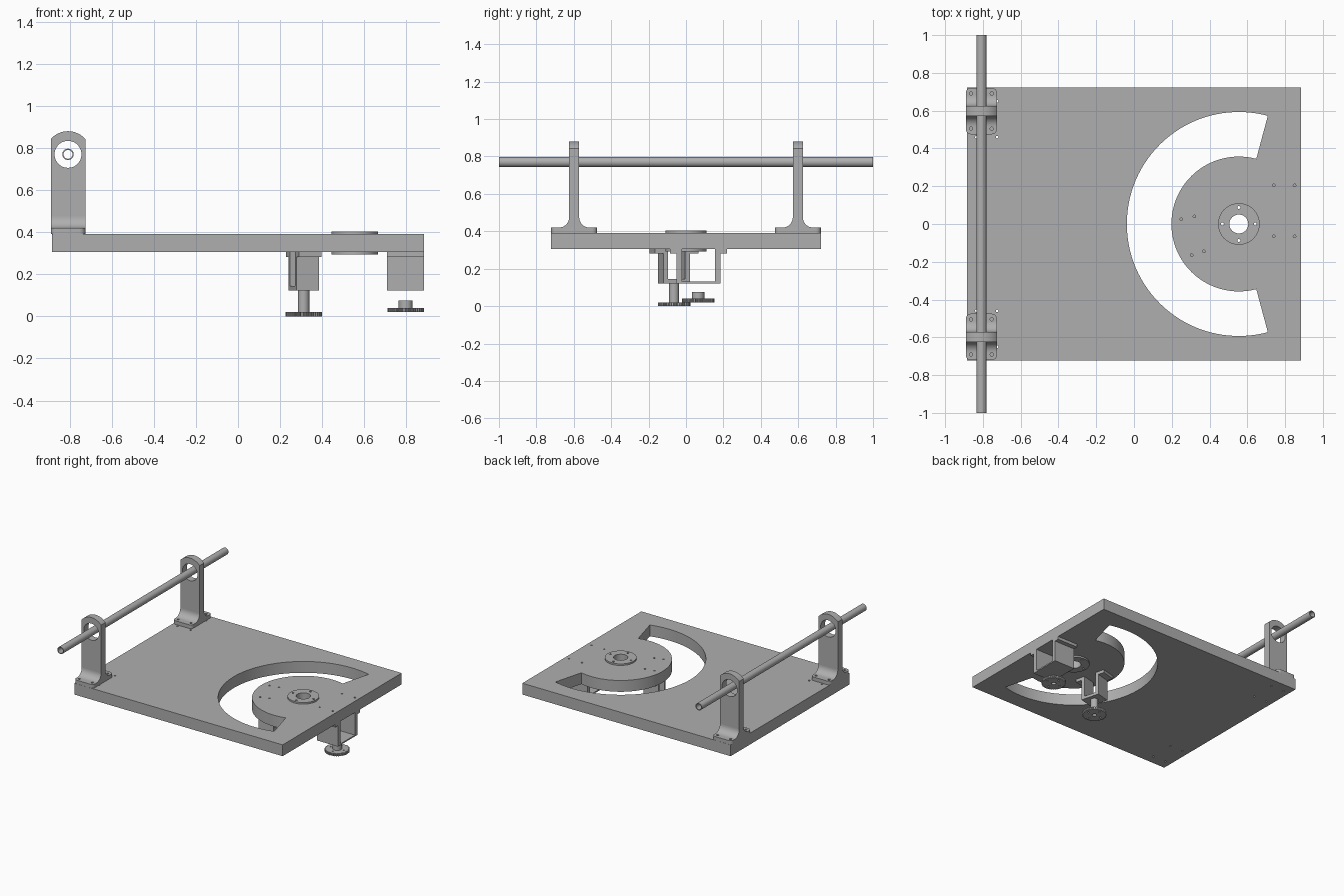
import bpy, bmesh
from math import pi, sin, cos, radians, asin
from mathutils import Matrix, Vector

cube = bpy.data.objects.get("Cube")
if cube:
    bpy.data.objects.remove(cube)

grey = bpy.data.materials.new("machined_grey")
grey.use_nodes = True
GREY = (0.43, 0.43, 0.43, 1)
grey.diffuse_color = GREY
grey.node_tree.nodes["Principled BSDF"].inputs["Base Color"].default_value = GREY


def arc(cx, cy, r, a0, a1, n):
    return [(cx + r * cos(a0 + (a1 - a0) * i / n), cy + r * sin(a0 + (a1 - a0) * i / n))
            for i in range(n + 1)]


def circle(cx, cy, r, n=48):
    return arc(cx, cy, r, 0, 2 * pi, n)[:-1]


def rect(x0, x1, y0, y1):
    return [(x0, y0), (x1, y0), (x1, y1), (x0, y1)]


def rounded_rect(x0, x1, y0, y1, r):
    corners = [(x1 - r, y1 - r), (x0 + r, y1 - r), (x0 + r, y0 + r), (x1 - r, y0 + r)]
    return [p for i, (x, y) in enumerate(corners)
            for p in arc(x, y, r, i * pi / 2, (i + 1) * pi / 2, 8)]


def prism(name, loops, lo, hi, matrix=Matrix()):
    """Extrude an outline (first loop) with holes (other loops) from lo to hi."""
    curve = bpy.data.curves.new(name, 'CURVE')
    curve.dimensions = '2D'
    curve.fill_mode = 'BOTH'
    curve.extrude = (hi - lo) / 2
    for loop in loops:
        spline = curve.splines.new('POLY')
        spline.points.add(len(loop) - 1)
        for point, (x, y) in zip(spline.points, loop):
            point.co = (x, y, 0, 1)
        spline.use_cyclic_u = True
    temp = bpy.data.objects.new(name, curve)
    bpy.context.collection.objects.link(temp)
    graph = bpy.context.evaluated_depsgraph_get()
    mesh = bpy.data.meshes.new_from_object(temp.evaluated_get(graph))
    bpy.data.objects.remove(temp)
    bm = bmesh.new()
    bm.from_mesh(mesh)
    bmesh.ops.remove_doubles(bm, verts=bm.verts, dist=1e-5)
    bmesh.ops.recalc_face_normals(bm, faces=bm.faces)
    bmesh.ops.transform(bm, verts=bm.verts,
                        matrix=matrix @ Matrix.Translation((0, 0, (lo + hi) / 2)))
    bm.to_mesh(mesh)
    bm.free()
    mesh.materials.clear()
    mesh.materials.append(grey)
    mesh.name = name
    obj = bpy.data.objects.new(name, mesh)
    bpy.context.collection.objects.link(obj)
    return obj


def finish(name, parts):
    bpy.ops.object.select_all(action='DESELECT')
    for part in parts:
        part.select_set(True)
    bpy.context.view_layer.objects.active = parts[0]
    if len(parts) > 1:
        bpy.ops.object.join()
    bpy.ops.object.shade_smooth_by_angle(angle=radians(30))
    parts[0].name = name


def frame(x_axis, y_axis, origin=(0, 0, 0)):
    x, y = Vector(x_axis), Vector(y_axis)
    m = Matrix((x, y, x.cross(y))).transposed().to_4x4()
    m.translation = origin
    return m


XZ = frame((1, 0, 0), (0, 0, 1))   # extrudes along -y
YZ = frame((0, 1, 0), (0, 0, 1))   # extrudes along +x

HUB_X = 0.555
BAR_X, BAR_Z = -0.808, 0.77
X0, X1 = -0.89, -0.726
BASE_Z, TOP_Z = 0.305, 0.392

# Base plate with a C-shaped slot and screw holes
slot = (arc(HUB_X, 0, 0.593, radians(75), radians(285), 64)
        + arc(HUB_X, 0, 0.357, radians(285), radians(75), 64))
hub_holes = [circle(HUB_X + 0.087 * cos(a * pi / 2), 0.087 * sin(a * pi / 2), 0.008, 12)
             for a in range(4)]
screws = [(x, y) for x in (0.74, 0.85) for y in (0.205, -0.065)]
screws += [(0.25, 0.025), (0.32, 0.04), (0.305, -0.165), (0.37, -0.145)]
screws += [(x, s * y) for x in (-0.835, -0.725) for y in (0.46, 0.65) for s in (-1, 1)]
plate = prism("base_plate", [rect(-0.885, 0.885, -0.722, 0.722), slot,
                             circle(HUB_X, 0, 0.05)] + hub_holes
              + [circle(x, y, 0.007, 12) for x, y in screws], BASE_Z, TOP_Z)
finish("base_plate", [plate])

# Hub flanges above and below the plate
for name, lo, hi in (("upper_flange", TOP_Z, 0.404), ("lower_flange", 0.293, BASE_Z)):
    finish(name, [prism(name, [circle(HUB_X, 0, 0.11, 64), circle(HUB_X, 0, 0.05)]
                        + hub_holes, lo, hi)])

# Two bar supports: drilled foot, rounded upright and fillets
half, cy, foot_top, fr = 0.027, 0.598, 0.42, 0.055
lean = asin((X1 - X0) / 2 / 0.11)
upright = ([(X0, foot_top), (X1, foot_top)]
           + arc(BAR_X, BAR_Z, 0.11, pi / 2 - lean, pi / 2 + lean, 20))
for name, side in (("back_support", 1), ("front_support", -1)):
    y = side * cy
    holes = [circle(BAR_X + dx, y + dy, 0.009, 12)
             for dx in (-0.055, 0.055) for dy in (-0.093, 0.093)]
    parts = [prism(name, [rounded_rect(X0, X1, y - 0.123, y + 0.123, 0.027)] + holes,
                   TOP_Z, foot_top),
             prism(name, [upright, circle(BAR_X, BAR_Z, 0.064)], -y - half, -y + half, XZ)]
    for s in (-1, 1):
        edge = y + s * half
        start, end = (pi, 1.5 * pi) if s > 0 else (0, -pi / 2)
        fillet = [(edge, foot_top)] + arc(edge + s * fr, foot_top + fr, fr, start, end, 12)
        parts.append(prism(name, [fillet], X0, X1, YZ))
    finish(name, parts)

# Hollow cross bar
finish("cross_bar", [prism("cross_bar", [circle(BAR_X, BAR_Z, 0.027, 32),
                                         circle(BAR_X, BAR_Z, 0.021, 32)], -1, 1, XZ)])


def hanger(name, x, y, turn, depth, width, flange, wall, floor, bottom):
    """U-shaped bracket with side flanges, hung below the plate."""
    m = Matrix.Translation((x, y, 0)) @ Matrix.Rotation(turn, 4, 'Z') @ YZ
    lip = 0.282
    inner = width - wall
    right = [(inner, bottom + floor), (inner, BASE_Z), (flange, BASE_Z),
             (flange, lip), (width, lip), (width, bottom)]
    outline = right + [(-u, z) for u, z in reversed(right)]
    finish(name, [prism(name, [outline], -depth, depth, m)])


def gear(name, x, y, z, hub_r, hub_top):
    """Toothed disc with screw holes and a plain hub on top."""
    teeth = 40
    rim = [(x + r * cos((i + k) * 2 * pi / teeth), y + r * sin((i + k) * 2 * pi / teeth))
           for i in range(teeth)
           for k, r in ((0, 0.08), (0.3, 0.08), (0.45, 0.087), (0.8, 0.087))]
    bore = circle(x, y, 0.016, 24)
    holes = [circle(x + 0.055 * cos(a * pi / 2), y + 0.055 * sin(a * pi / 2), 0.006, 12)
             for a in range(4)]
    finish(name, [prism(name, [rim, bore] + holes, z, z + 0.02),
                  prism(name, [circle(x, y, hub_r, 32), bore], z + 0.02, hub_top)])


# Motor hangers and their gears
hanger("wide_hanger", 0.797, 0.067, 0, 0.088, 0.118, 0.152, 0.03, 0.01, 0.122)
hanger("narrow_hanger", 0.312, -0.064, radians(15), 0.055, 0.073, 0.12, 0.026, 0.022, 0.122)
gear("wide_gear", 0.797, 0.065, 0.02, 0.033, 0.075)
gear("narrow_gear", 0.312, -0.064, 0, 0.027, 0.124)
